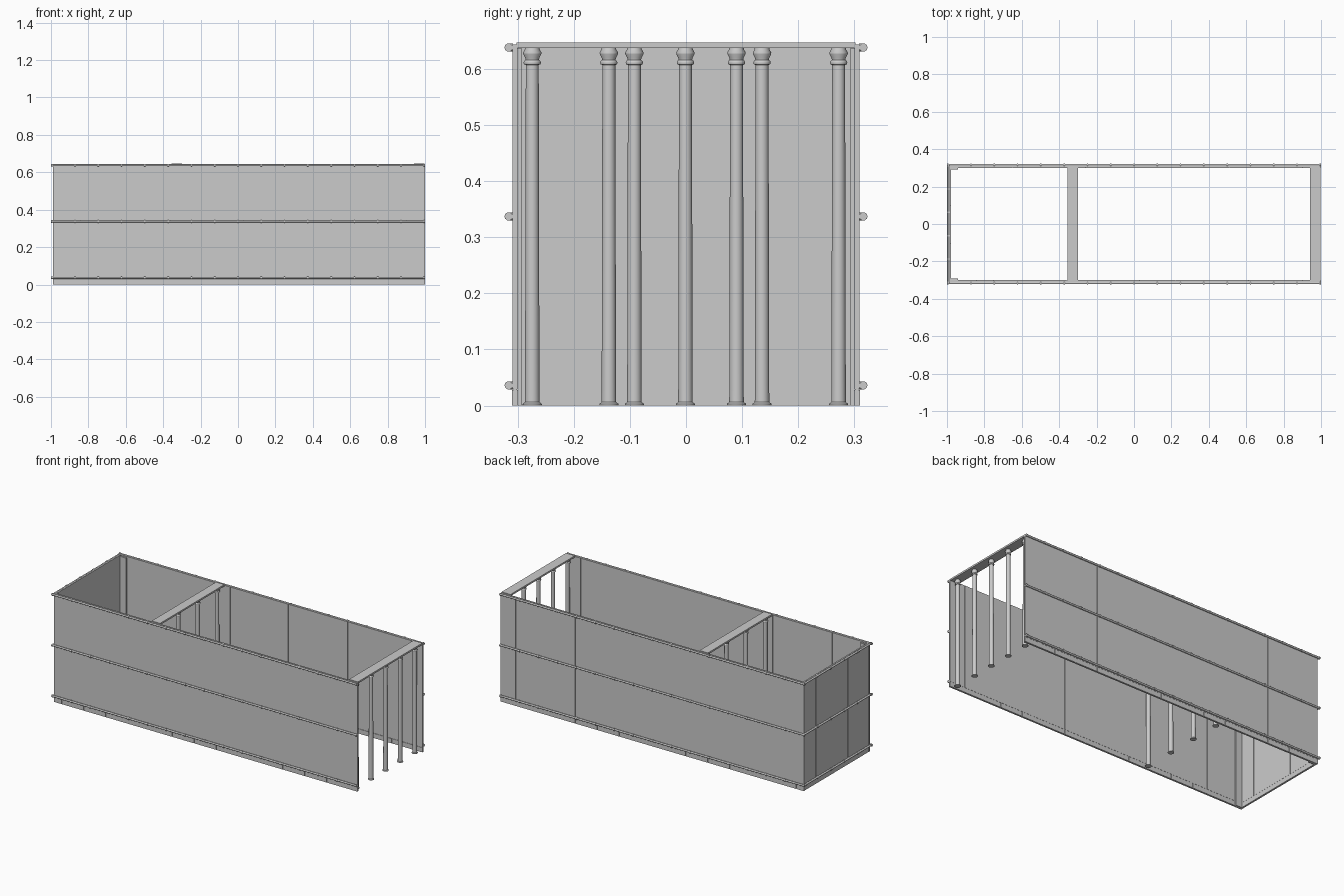
import bpy, bmesh, math
from mathutils import Matrix, Vector

if "Cube" in bpy.data.objects:
    bpy.data.objects.remove(bpy.data.objects["Cube"])

HALF_Y, HEIGHT = 0.309, 0.643
BAND_Z = (0.036, 0.337, 0.638)


def finish(bm, name, smooth=False):
    me = bpy.data.meshes.new(name)
    bm.to_mesh(me)
    bm.free()
    ob = bpy.data.objects.new(name, me)
    bpy.context.collection.objects.link(ob)
    if smooth:
        bpy.ops.object.select_all(action='DESELECT')
        ob.select_set(True)
        bpy.context.view_layer.objects.active = ob
        bpy.ops.object.shade_smooth_by_angle(angle=math.radians(40))
    return ob


def add_box(bm, lo, hi):
    lo, hi = Vector(lo), Vector(hi)
    m = Matrix.Translation((lo + hi) / 2) @ Matrix.Diagonal((*(hi - lo), 1))
    bmesh.ops.create_cube(bm, size=1, matrix=m)


def box(name, lo, hi):
    bm = bmesh.new()
    add_box(bm, lo, hi)
    return finish(bm, name)


def plates(bm, start, end, seams, d0, d1, z0, z1, gap=0.002):
    """Row of slabs along local x, split at the seams; d0..d1 is depth in local y."""
    cuts = [start] + seams + [end]
    for a, b in zip(cuts, cuts[1:]):
        add_box(bm, (a + (gap / 2 if a != start else 0), d0, z0),
                (b - (gap / 2 if b != end else 0), d1, z1))


def wall(name, start, end, seams, foot_seams, place):
    # thin core faced with slabs on both sides; local y = 0 is the outer face
    bm = bmesh.new()
    add_box(bm, (start, -0.0075, 0), (end, -0.0015, HEIGHT))
    for d0, d1 in ((-0.0015, 0), (-0.009, -0.0075)):
        plates(bm, start, end, seams, d0, d1, 0.029, HEIGHT)
        plates(bm, start, end, foot_seams, d0 - 0.001, d1 + 0.001, 0, 0.0275)
    bm.transform(place)
    bmesh.ops.recalc_face_normals(bm, faces=bm.faces)
    return finish(bm, name)


def rails(name, start, end, place):
    # horizontal rods with small collars, clamped to the outer face
    bm = bmesh.new()
    turn = Matrix.Rotation(math.pi / 2, 4, 'Y')
    for z in BAND_Z:
        def rod(x, length, r):
            bmesh.ops.create_cone(bm, cap_ends=True, segments=10, radius1=r, radius2=r,
                                  depth=length, matrix=Matrix.Translation((x, 0.007, z)) @ turn)
        rod((start + end) / 2, end - start, 0.0055)
        n = round((end - start) / 0.125)
        for i in range(n + 1):
            rod(start + 0.004 + (end - start - 0.008) * i / n, 0.007, 0.0075)
        add_box(bm, (start + 0.01, -0.001, z - 0.003), (end, 0.007, z + 0.003))
    bm.transform(place)
    bmesh.ops.recalc_face_normals(bm, faces=bm.faces)
    return finish(bm, name, True)


def column(name, x, y):
    # turned profile: (radius, height)
    prof = [(0, 0), (0.017, 0), (0.017, 0.003), (0.013, 0.006), (0.0128, 0.03),
            (0.0115, 0.607), (0.0145, 0.608), (0.0155, 0.611), (0.0145, 0.614),
            (0.012, 0.616), (0.0125, 0.619), (0.016, 0.626), (0.0165, 0.629),
            (0.013, 0.635), (0.013, 0.639), (0, 0.639)]
    bm = bmesh.new()
    vs = [bm.verts.new((r, 0, z)) for r, z in prof]
    es = [bm.edges.new(p) for p in zip(vs, vs[1:])]
    bmesh.ops.spin(bm, geom=vs + es, cent=(0, 0, 0), axis=(0, 0, 1),
                   angle=2 * math.pi, steps=24, use_duplicate=False)
    bmesh.ops.remove_doubles(bm, verts=bm.verts, dist=1e-5)
    bmesh.ops.recalc_face_normals(bm, faces=bm.faces)
    ob = finish(bm, name, True)
    ob.location = (x, y, 0)


# Long side walls and their rails
seams = [-0.84, -0.75, -0.36, 0.03, 0.22, 0.61, 0.9]
seams_b = [-0.65, -0.26, 0.12, 0.51, 0.9]
foot = [-0.94 + 0.145 * i for i in range(14)]
for side, s, sm in (("front", -1, seams), ("rear", 1, seams_b)):
    if s > 0:
        place, a, b = Matrix.Translation((0, HALF_Y, 0)), -0.99, 1.0
        cuts, fcuts = sm, foot[:-1]
    else:
        place = Matrix.Translation((0, -HALF_Y, 0)) @ Matrix.Diagonal((1, -1, 1, 1))
        a, b, cuts, fcuts = -0.99, 1.0, sm, foot[:-1]
    wall(side + "_side_wall", a, b, cuts, fcuts, place)
    rails(side + "_side_rails", -1.0, 1.0, place)

# Closed end wall: local x runs along y, outer face towards -x
end_place = Matrix.Translation((-0.988, 0, 0)) @ Matrix.Rotation(math.pi / 2, 4, 'Z')
wall("end_wall", -0.302, 0.302, [-0.195, -0.105, 0.1, 0.195],
     [-0.2, -0.12, -0.05, 0.05, 0.12, 0.2], end_place)
rails("end_rails", -0.316, 0.316, Matrix.Translation((0.0015, 0, 0)) @ end_place)

# Corner pilasters inside the closed end
for name, y0, y1 in (("front_corner_pilaster", -0.301, -0.292),
                     ("rear_corner_pilaster", 0.292, 0.301)):
    box(name, (-0.981, y0, 0), (-0.94, y1, 0.636))

# Cross beams
box("entrance_beam", (0.94, -0.302, 0.637), (0.998, 0.302, 0.647))
box("inner_beam", (-0.355, -0.302, 0.637), (-0.30, 0.302, 0.647))

# Columns: five at the open end, four at the inner screen
for i in range(5):
    column(f"entrance_column_{i + 1}", 0.969, -0.274 + 0.1365 * i)
for i in range(4):
    column(f"inner_column_{i + 1}", -0.328, -0.274 + 0.182 * i)
